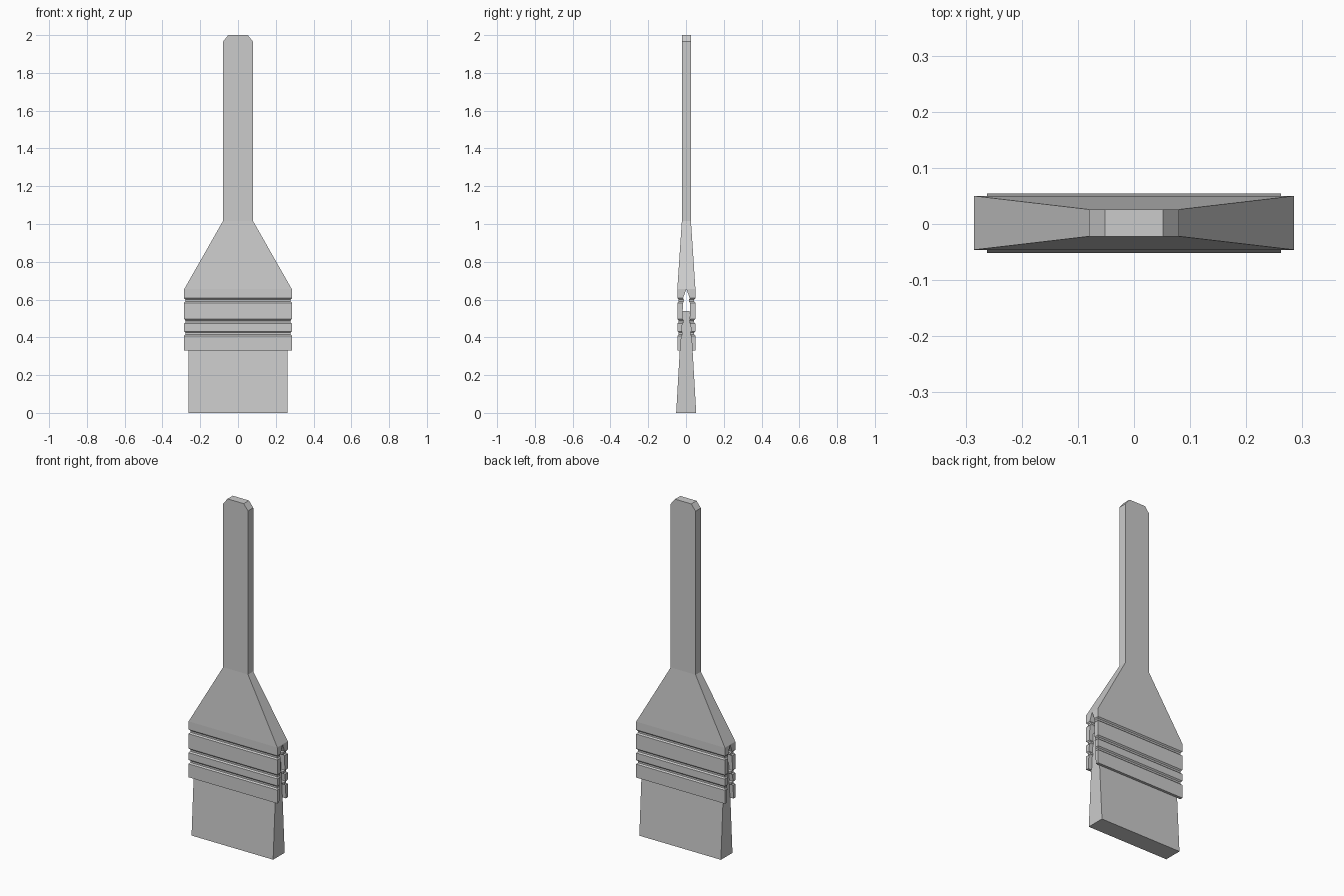
import bpy, bmesh

if "Cube" in bpy.data.objects:
    bpy.data.objects.remove(bpy.data.objects["Cube"])


def finish(name, bm):
    bmesh.ops.remove_doubles(bm, verts=bm.verts, dist=1e-5)
    bmesh.ops.recalc_face_normals(bm, faces=bm.faces)
    mesh = bpy.data.meshes.new(name)
    bm.to_mesh(mesh)
    bm.free()
    obj = bpy.data.objects.new(name, mesh)
    bpy.context.collection.objects.link(obj)
    return obj


def loft_half(bm, rows, side, shift):
    """Loft one half from rows of (z, half width, outer y, inner y)."""
    rings = []
    for z, hx, yo, yi in rows:
        pts = [(-hx, yo), (hx, yo), (hx, yi), (-hx, yi)]
        rings.append([bm.verts.new((x, side * y + shift, z)) for x, y in pts])
    for i in range(len(rings) - 1):
        a, b = rings[i], rings[i + 1]
        for k in range(4):
            if k == 2 and rows[i][3] == 0 and rows[i + 1][3] == 0:
                continue  # no wall where the halves join
            n = (k + 1) % 4
            bm.faces.new((a[k], a[n], b[n], b[k]))
    bm.faces.new(rings[0])
    bm.faces.new(rings[-1])


# Handle flaring into the grooved, slotted clamp
rows = [(2.0, 0.052, 0.024, 0), (1.965, 0.08, 0.024, 0),
        (1.015, 0.08, 0.024, 0), (0.655, 0.285, 0.048, 0)]
for z, inner in ((0.595, 0.018), (0.485, 0.021), (0.42, 0.026)):
    rows += [(z + 0.012, 0.285, 0.048, inner),
             (z + 0.005, 0.279, 0.041, inner - 0.005),
             (z - 0.005, 0.279, 0.041, inner - 0.005),
             (z - 0.012, 0.285, 0.048, inner)]
rows.append((0.33, 0.285, 0.048, 0.031))
bm = bmesh.new()
for side in (1, -1):
    loft_half(bm, rows, side, 0.002)
finish("handle_and_clamp", bm)

# Wedge of bristles, wider at the tip
bm = bmesh.new()
for side in (1, -1):
    loft_half(bm, [(0.54, 0.262, 0.018, 0), (0.33, 0.262, 0.034, 0),
                   (0.0, 0.262, 0.053, 0)], side, 0.001)
finish("bristles", bm)
